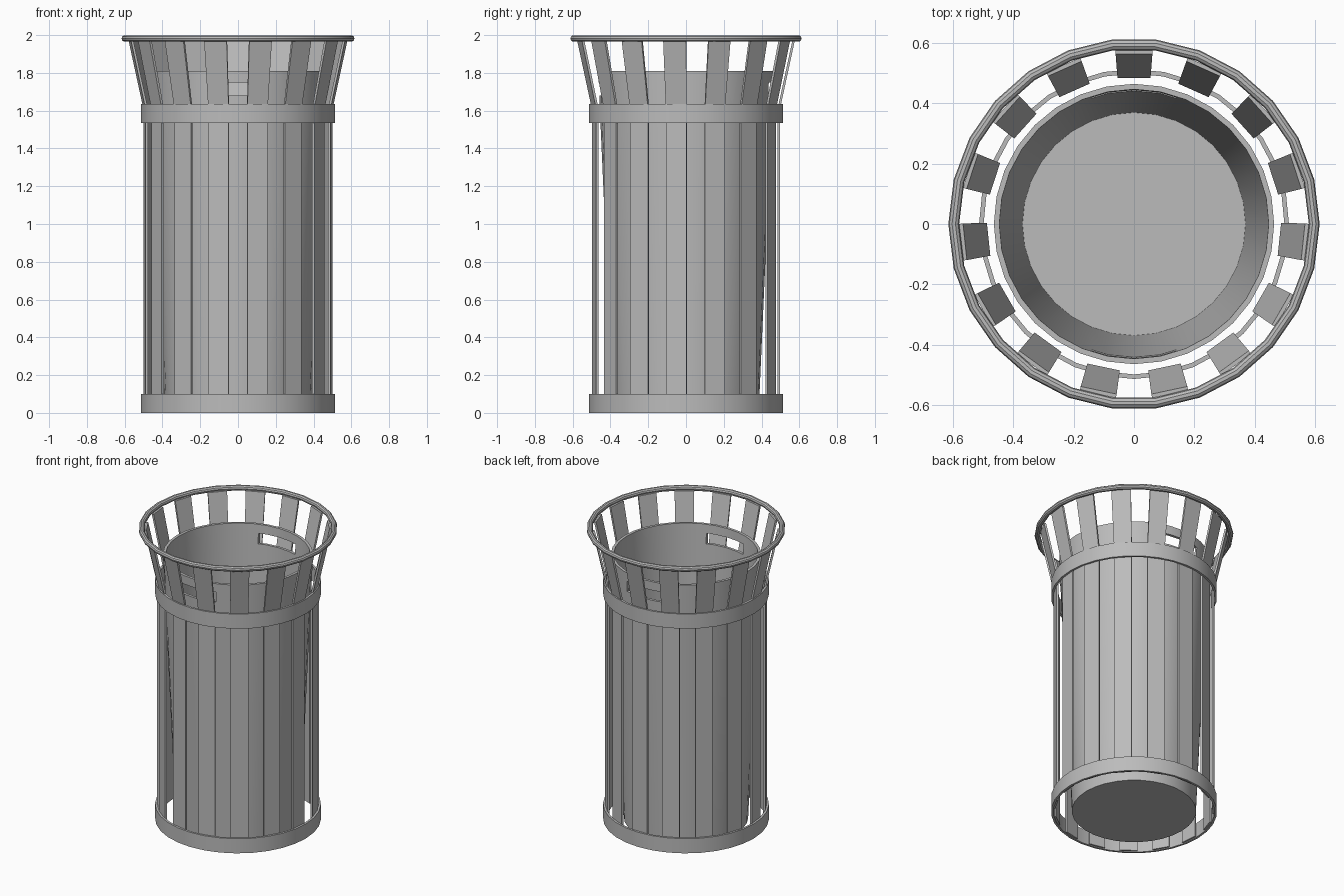
import bpy, bmesh, math
from mathutils import Matrix, Vector

cube = bpy.data.objects.get("Cube")
if cube:
    bpy.data.objects.remove(cube, do_unlink=True)

steel = bpy.data.materials.new("grey_steel")
steel.use_nodes = True
grey = (0.5, 0.5, 0.5, 1)
steel.diffuse_color = grey
steel.node_tree.nodes["Principled BSDF"].inputs["Base Color"].default_value = grey


def finish(bm, name, smooth=True):
    """Turn a bmesh into a named, coloured object."""
    bmesh.ops.recalc_face_normals(bm, faces=bm.faces)
    mesh = bpy.data.meshes.new(name)
    bm.to_mesh(mesh)
    bm.free()
    mesh.materials.append(steel)
    ob = bpy.data.objects.new(name, mesh)
    bpy.context.collection.objects.link(ob)
    if smooth:
        bpy.ops.object.select_all(action='DESELECT')
        ob.select_set(True)
        bpy.context.view_layer.objects.active = ob
        bpy.ops.object.shade_smooth_by_angle(angle=math.radians(35))
    return ob


def lathe(name, profile, sides, closed):
    """Spin a (radius, z) profile about the vertical axis."""
    bm = bmesh.new()
    verts = [bm.verts.new((r, 0, z)) for r, z in profile]
    edges = [bm.edges.new(pair) for pair in zip(verts, verts[1:])]
    if closed:
        edges.append(bm.edges.new((verts[-1], verts[0])))
    bmesh.ops.spin(bm, geom=verts + edges, cent=(0, 0, 0), axis=(0, 0, 1),
                   angle=math.tau, steps=sides)
    bmesh.ops.remove_doubles(bm, verts=bm.verts, dist=0.0005)
    return finish(bm, name)


# Tapered inner bin, open at the top
liner = lathe("inner_bin", [(0, 0.005), (0.385, 0.005), (0.465, 1.81),
                            (0.447, 1.81), (0.37, 0.025), (0, 0.025)], 32, False)

# Hand slots through the front and back of the bin
bm = bmesh.new()
bmesh.ops.create_cube(bm, size=1, matrix=Matrix.LocRotScale(
    Vector((0, 0, 1.715)), None, Vector((0.28, 1.4, 0.07))))
cutter = finish(bm, "slot_cutter", smooth=False)
cutter.hide_render = True
cut = liner.modifiers.new("hand_slots", 'BOOLEAN')
cut.operation = 'DIFFERENCE'
cut.solver = 'EXACT'
cut.object = cutter
bpy.context.view_layer.objects.active = liner
bpy.ops.object.modifier_apply(modifier=cut.name)
bpy.data.objects.remove(cutter, do_unlink=True)

# Flat hoops around the slats
for name, base in (("lower_band", 0), ("upper_band", 1.535)):
    lathe(name, [(0.499, base), (0.514, base),
                 (0.514, base + 0.1), (0.499, base + 0.1)], 32, True)

# Round rim tube
tube = [(0.598 + 0.018 * math.cos(a), 1.982 + 0.018 * math.sin(a))
        for a in (math.tau * i / 10 for i in range(10))]
lathe("top_rim", tube, 26, True)

# Flat slats, bent outwards above the upper band
SLATS = 15
section = [(0.485, 0.005, 0.055), (0.485, 1.61, 0.055), (0.564, 1.975, 0.061)]
thick = 0.013
for i in range(SLATS):
    turn = Matrix.Rotation(math.radians(90) + math.tau * i / SLATS, 3, 'Z')
    bm = bmesh.new()
    rows = []
    for r, z, half in section:
        corners = ((r, -half), (r + thick, -half), (r + thick, half), (r, half))
        rows.append([bm.verts.new(turn @ Vector((x, y, z))) for x, y in corners])
    for low, high in zip(rows, rows[1:]):
        for k in range(4):
            n = (k + 1) % 4
            bm.faces.new((low[k], low[n], high[n], high[k]))
    bm.faces.new(rows[0])
    bm.faces.new(rows[-1])
    finish(bm, f"slat_{i + 1}", smooth=False)
